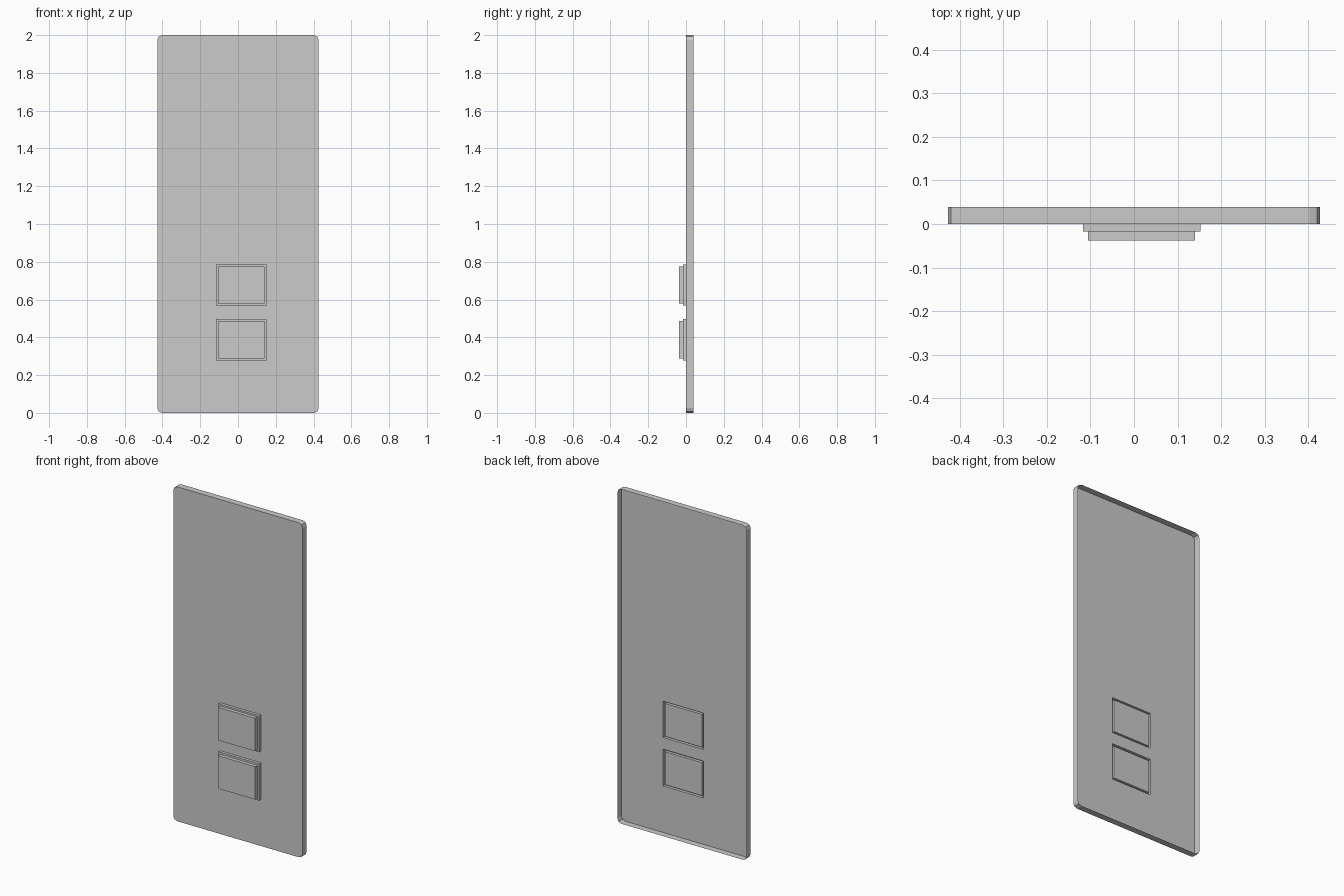
import bpy, bmesh, math

if "Cube" in bpy.data.objects:
    bpy.data.objects.remove(bpy.data.objects["Cube"])

BACK, FRAME_Y, PAD_Y = 0.039, -0.017, -0.038
HALF_W, HEIGHT, RADIUS = 0.427, 2.0, 0.025
# frame rectangle and pad rectangle of each button: x0, x1, z0, z1
BUTTONS = {
    "upper": ((-0.117, 0.152, 0.568, 0.785), (-0.105, 0.140, 0.578, 0.775)),
    "lower": ((-0.117, 0.152, 0.278, 0.498), (-0.105, 0.140, 0.289, 0.486)),
}


def rect(r):
    x0, x1, z0, z1 = r
    return [(x0, z0), (x1, z0), (x1, z1), (x0, z1)]


def rounded_outline(segments=2):
    pts = []
    corners = [(1, 1, 0), (-1, 1, 90), (-1, 0, 180), (1, 0, 270)]
    for sx, top, start in corners:
        cx = sx * (HALF_W - RADIUS)
        cz = HEIGHT - RADIUS if top else RADIUS
        for i in range(segments + 1):
            a = math.radians(start + 90 * i / segments)
            pts.append((cx + RADIUS * math.cos(a), cz + RADIUS * math.sin(a)))
    return pts


def ring(bm, pts, y):
    return [bm.verts.new((x, y, z)) for x, z in pts]


def bridge(bm, a, b):
    n = len(a)
    for i in range(n):
        j = (i + 1) % n
        bm.faces.new((a[i], a[j], b[j], b[i]))


def finish(bm, name):
    bmesh.ops.recalc_face_normals(bm, faces=bm.faces)
    # the largest front-plane faces must look towards -y
    if sum(f.normal.y * f.calc_area() for f in bm.faces) > 1e-6:
        bmesh.ops.reverse_faces(bm, faces=bm.faces)
    mesh = bpy.data.meshes.new(name)
    bm.to_mesh(mesh)
    bm.free()
    bpy.context.collection.objects.link(bpy.data.objects.new(name, mesh))


# Door panel: thin front sheet with openings and a rim turned to the back
bm = bmesh.new()
outer = ring(bm, rounded_outline(), 0)
loops = [outer] + [ring(bm, rect(f), 0) for f, p in BUTTONS.values()]
edges = [bm.edges.new((l[i], l[(i + 1) % len(l)])) for l in loops for i in range(len(l))]
bmesh.ops.triangle_fill(bm, edges=edges, use_beauty=True, normal=(0, -1, 0))
bridge(bm, outer, ring(bm, rounded_outline(), BACK))
finish(bm, "panel")

for label, (frame, pad) in BUTTONS.items():
    # Raised surround, open at the back
    bm = bmesh.new()
    base, front = ring(bm, rect(frame), 0), ring(bm, rect(frame), FRAME_Y)
    bridge(bm, base, front)
    bridge(bm, front, ring(bm, rect(pad), FRAME_Y))
    finish(bm, label + "_surround")

    # Solid pad standing through the surround
    bm = bmesh.new()
    back, front = ring(bm, rect(pad), 0), ring(bm, rect(pad), PAD_Y)
    bridge(bm, back, front)
    bm.faces.new(front)
    bm.faces.new(back[::-1])
    finish(bm, label + "_pad")
